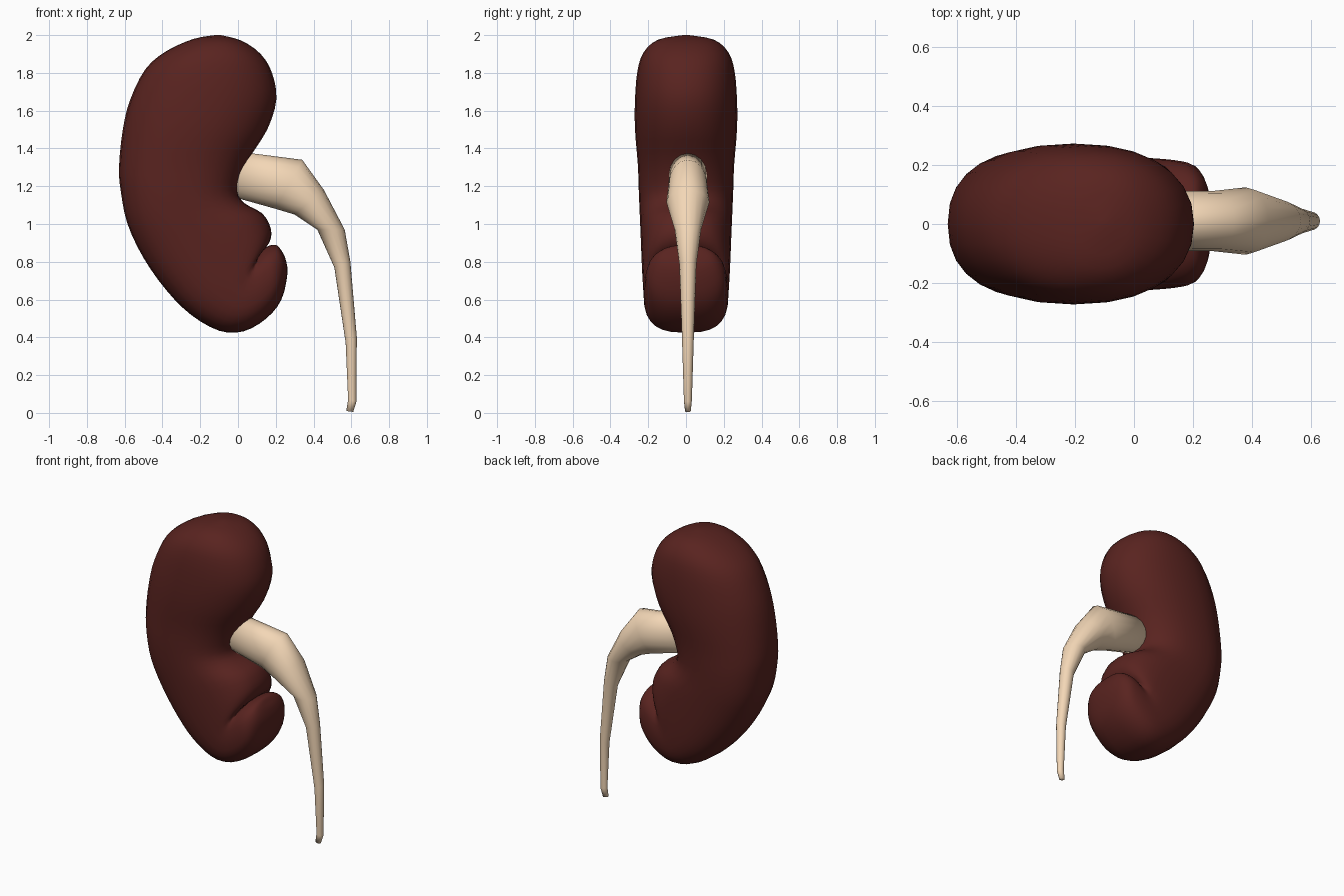
import bpy, bmesh
from math import sin, cos, pi

if "Cube" in bpy.data.objects:
    bpy.data.objects.remove(bpy.data.objects["Cube"])

def spline(rows, steps):
    """Catmull-Rom interpolation through rows of numbers."""
    out = []
    for i in range(len(rows) - 1):
        a, b = rows[max(i - 1, 0)], rows[i]
        c, d = rows[i + 1], rows[min(i + 2, len(rows) - 1)]
        for s in range(steps):
            t = s / steps
            out.append([0.5 * (2 * q + (r - p) * t + (2 * p - 5 * q + 4 * r - u) * t * t
                               + (3 * q - p - 3 * r + u) * t ** 3)
                        for p, q, r, u in zip(a, b, c, d)])
    out.append(list(rows[-1]))
    return out

def spow(v, e):
    return (abs(v) ** e) * (1 if v >= 0 else -1)

def loft(name, rows, segs, color, y0=0.0):
    """Row: outer x, z, inner x, z, half width in y, superellipse power."""
    bm = bmesh.new()
    rings = []
    for ox, oz, ix, iz, w, n in rows:
        ring = []
        for k in range(segs):
            a = 2 * pi * k / segs
            c, s = spow(cos(a), 2 / n), spow(sin(a), 2 / n)
            ring.append(bm.verts.new(((ox + ix) / 2 + (ox - ix) / 2 * c, y0 + w * s,
                                      (oz + iz) / 2 + (oz - iz) / 2 * c)))
        rings.append(ring)
    for r, q in zip(rings, rings[1:]):
        for k in range(segs):
            j = (k + 1) % segs
            bm.faces.new((r[k], r[j], q[j], q[k]))
    bm.faces.new(rings[0][::-1])
    bm.faces.new(rings[-1])
    bmesh.ops.recalc_face_normals(bm, faces=bm.faces)
    me = bpy.data.meshes.new(name)
    bm.to_mesh(me)
    bm.free()
    me.shade_smooth()
    ob = bpy.data.objects.new(name, me)
    bpy.context.collection.objects.link(ob)
    mat = bpy.data.materials.new(name + "_colour")
    mat.diffuse_color = color
    mat.use_nodes = True
    mat.node_tree.nodes["Principled BSDF"].inputs["Base Color"].default_value = mat.diffuse_color
    me.materials.append(mat)
    return ob

# bean-shaped body whose lower end curls back on itself
body = [
    (-.12, 2.0, -.09, 2.0, .015, 2.2),
    (-.235, 1.98, .02, 1.97, .15, 2.2),
    (-.38, 1.915, .12, 1.90, .225, 2.2),
    (-.49, 1.82, .18, 1.80, .257, 2.2),
    (-.57, 1.66, .203, 1.66, .27, 2.2),
    (-.61, 1.50, .155, 1.50, .27, 2.2),
    (-.63, 1.30, .05, 1.33, .255, 2.3),
    (-.62, 1.17, .00, 1.18, .25, 2.4),
    (-.585, 1.0, .035, 1.11, .245, 2.5),
    (-.50, .82, .13, 1.055, .24, 2.6),
    (-.38, .65, .175, .97, .235, 2.7),
    (-.25, .52, .165, .90, .23, 2.8),
    (-.10, .435, .12, .85, .225, 2.8),
    (.03, .432, .11, .84, .222, 2.8),
    (.15, .50, .135, .868, .215, 2.7),
    (.23, .60, .165, .885, .20, 2.4),
    (.262, .74, .19, .89, .155, 2.2),
    (.25, .82, .21, .885, .09, 2.2),
    (.233, .855, .225, .867, .015, 2.2),
]
loft("kidney_body", spline(body, 3), 28, (.10, .017, .014, 1))

# tapering drain tube that bends downwards
tube = [
    (-.05, 1.39, -.05, 1.15, .10, 2),
    (.34, 1.34, .20, 1.08, .102, 2),
    (.455, 1.18, .30, 1.05, .114, 2),
    (.565, .97, .42, .97, .07, 2),
    (.595, .80, .51, .77, .045, 2),
    (.629, .40, .57, .37, .031, 2),
    (.627, .06, .583, .07, .021, 2),
    (.61, .005, .573, .01, .015, 2),
]
loft("ureter_tube", tube, 16, (.90, .68, .47, 1), y0=.01)
